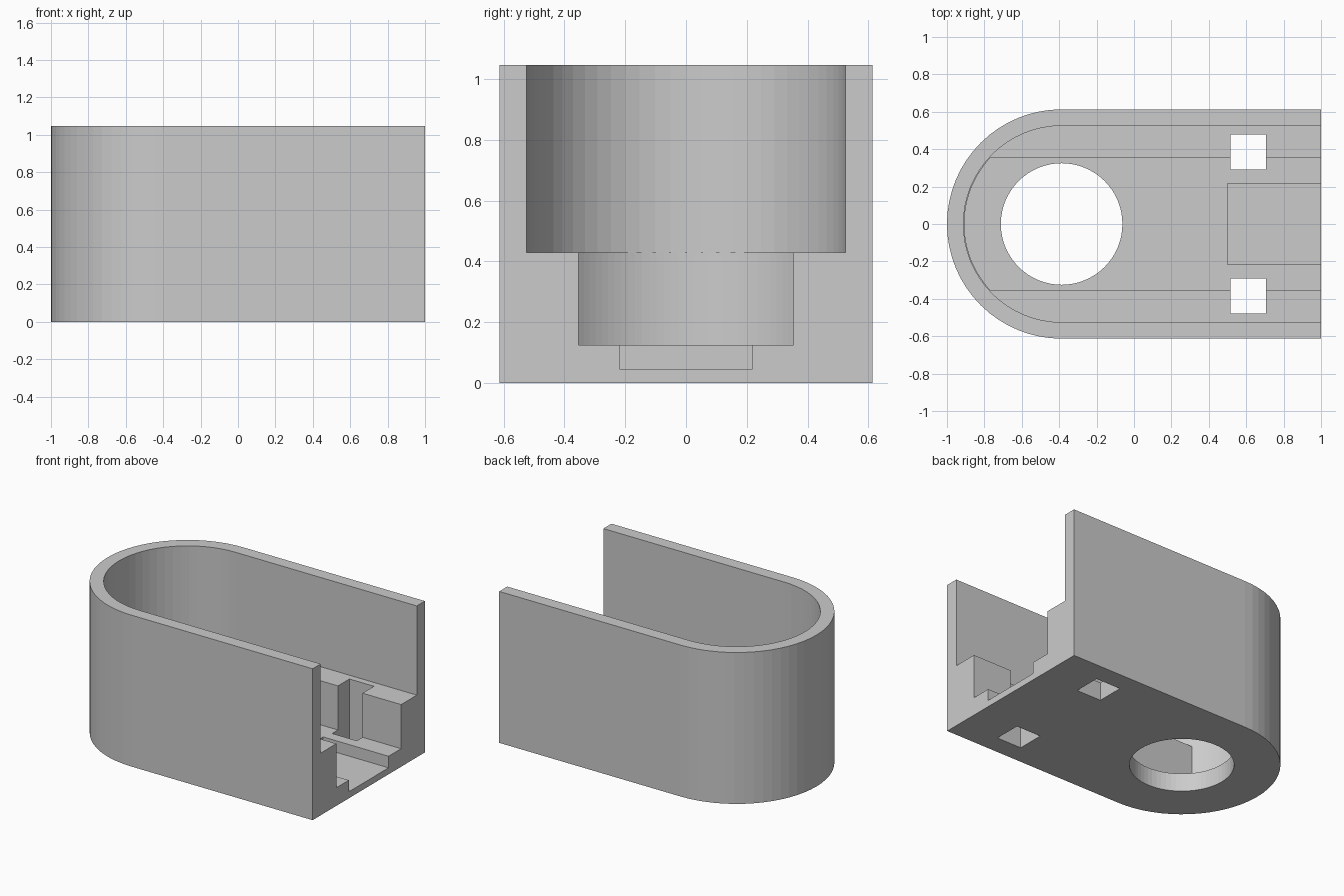
import bpy, bmesh, math

cube = bpy.data.objects.get("Cube")
if cube:
    bpy.data.objects.remove(cube, do_unlink=True)

HEIGHT = 1.047
HALF_WIDTH = 0.613
CENTRE_X = -1 + HALF_WIDTH   # axis shared by the rounded end and the round hole
BEYOND = 1.2                 # cutters run past the open end

grey = bpy.data.materials.new("plain_grey")
grey.use_nodes = True
colour = (0.6, 0.6, 0.6, 1)
grey.diffuse_color = colour
grey.node_tree.nodes["Principled BSDF"].inputs["Base Color"].default_value = colour


def prism(name, outline, bottom, top):
    """Extrude a counter-clockwise outline upwards."""
    bm = bmesh.new()
    face = bm.faces.new([bm.verts.new((x, y, bottom)) for x, y in outline])
    extruded = bmesh.ops.extrude_face_region(bm, geom=[face])["geom"]
    verts = [v for v in extruded if isinstance(v, bmesh.types.BMVert)]
    bmesh.ops.translate(bm, verts=verts, vec=(0, 0, top - bottom))
    bmesh.ops.recalc_face_normals(bm, faces=bm.faces)
    mesh = bpy.data.meshes.new(name)
    bm.to_mesh(mesh)
    bm.free()
    mesh.materials.append(grey)
    obj = bpy.data.objects.new(name, mesh)
    bpy.context.collection.objects.link(obj)
    return obj


def arc(radius, start, end, steps):
    angles = [start + (end - start) * i / steps for i in range(steps + 1)]
    return [(CENTRE_X + radius * math.cos(a), radius * math.sin(a)) for a in angles]


def round_ended(radius, half_width, end_x):
    """Straight slot shape with an arc at its closed end."""
    spread = math.asin(half_width / radius)
    curve = arc(radius, math.pi - spread, math.pi + spread, 32)
    return curve + [(end_x, -half_width), (end_x, half_width)]


def rectangle(x0, x1, y0, y1):
    return [(x0, y0), (x1, y0), (x1, y1), (x0, y1)]


# Solid body with one rounded end
body = prism("housing", round_ended(HALF_WIDTH, HALF_WIDTH, 1), 0, HEIGHT)

# Stepped cavity, open at the flat end
cutters = [
    prism("upper_cavity", round_ended(0.525, 0.525, BEYOND), 0.43, BEYOND),
    prism("lower_channel", round_ended(0.52, 0.354, BEYOND), 0.125, 0.6),
    prism("floor_recess", rectangle(0.5, BEYOND, -0.217, 0.217), 0.045, 0.2),
]

# Round hole through the floor
circle = arc(0.325, 0, 2 * math.pi, 64)[:-1]
cutters.append(prism("round_hole", circle, -0.1, 0.3))

# Pair of square holes through the floor and side ledges
for side, y in (("left", 0.385), ("right", -0.385)):
    outline = rectangle(0.517, 0.705, y - 0.094, y + 0.094)
    cutters.append(prism("square_hole_" + side, outline, -0.1, 0.6))

# Cut everything out of the body
bpy.context.view_layer.objects.active = body
for cutter in cutters:
    cutter.hide_render = True
    cut = body.modifiers.new(cutter.name, "BOOLEAN")
    cut.operation = "DIFFERENCE"
    cut.solver = "EXACT"
    cut.object = cutter
    bpy.ops.object.modifier_apply(modifier=cut.name)
    bpy.data.objects.remove(cutter, do_unlink=True)
